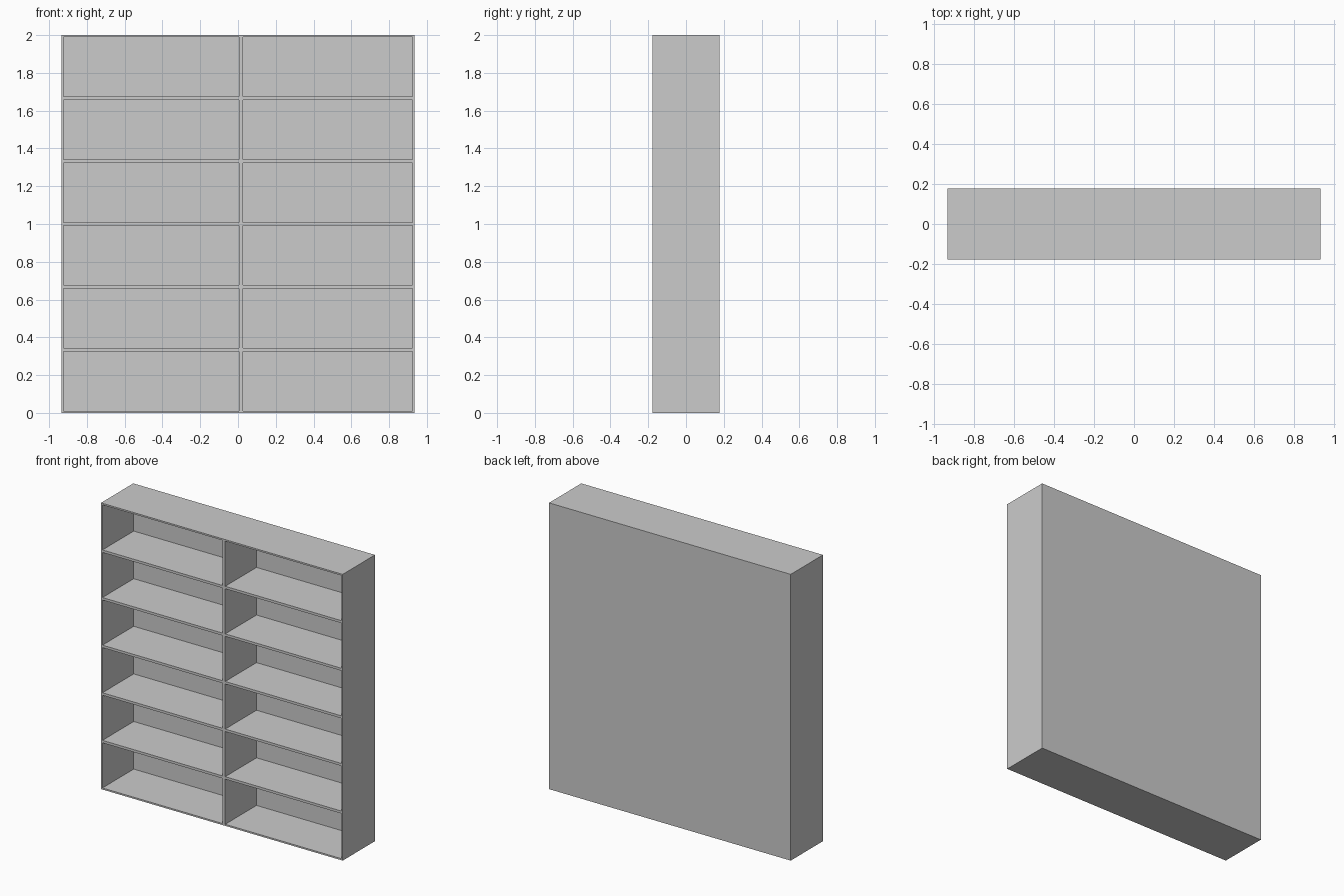
import bpy, bmesh
from mathutils import Vector

if "Cube" in bpy.data.objects:
    bpy.data.objects.remove(bpy.data.objects["Cube"])


def box(name, lo, hi):
    lo, hi = Vector(lo), Vector(hi)
    bm = bmesh.new()
    bmesh.ops.create_cube(bm, size=1)
    bmesh.ops.scale(bm, vec=hi - lo, verts=bm.verts)
    bmesh.ops.translate(bm, vec=(lo + hi) / 2, verts=bm.verts)
    mesh = bpy.data.meshes.new(name)
    bm.to_mesh(mesh)
    bm.free()
    obj = bpy.data.objects.new(name, mesh)
    bpy.context.collection.objects.link(obj)
    return obj


W, D, H = 0.934, 0.178, 2.0      # half width, half depth, height
T = 0.011                        # outer panel thickness
SHELF = 0.0175                   # shelf thickness
DIV_L, DIV_R = 0.005, 0.026      # divider faces, slightly off centre
ROWS = 6
back_y = D - T

# Outer case
box("left_side", (-W, -D, 0), (-W + T, D, H))
box("right_side", (W - T, -D, 0), (W, D, H))
box("bottom_panel", (-W + T, -D, 0), (W - T, D, T))
box("top_panel", (-W + T, -D, H - T), (W - T, D, H))
box("back_panel", (-W + T, back_y, T), (W - T, D, H - T))

# Upright divider
box("divider", (DIV_L, -D, T), (DIV_R, back_y, H - T))

# Shelves in both columns
gap = (H - 2 * T - (ROWS - 1) * SHELF) / ROWS
for i in range(1, ROWS):
    z = T + i * gap + (i - 1) * SHELF
    box(f"left_shelf_{i}", (-W + T, -D, z), (DIV_L, back_y, z + SHELF))
    box(f"right_shelf_{i}", (DIV_R, -D, z), (W - T, back_y, z + SHELF))
